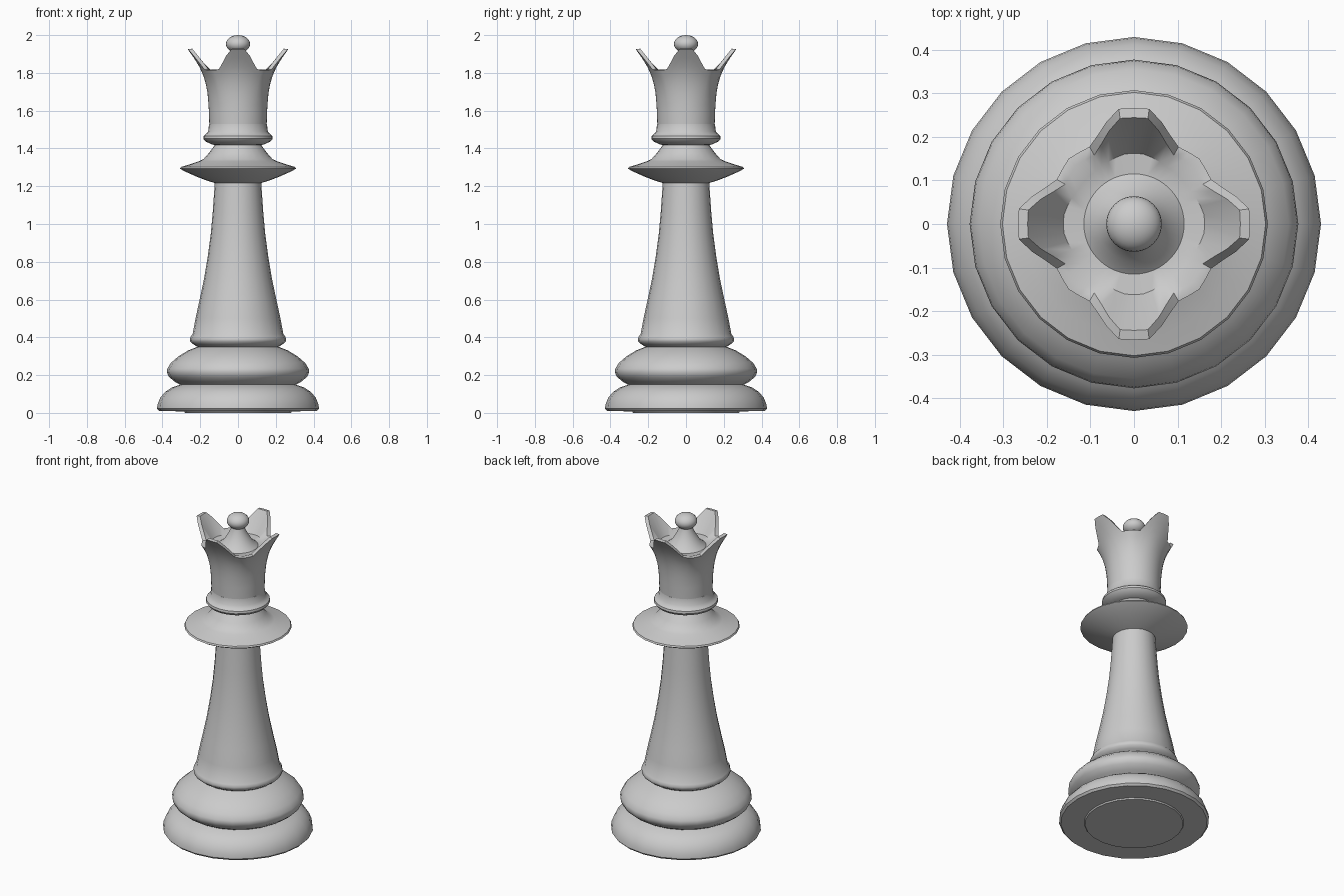
import bpy, bmesh, math

if "Cube" in bpy.data.objects:
    bpy.data.objects.remove(bpy.data.objects["Cube"])


def lathe(name, rows, seg):
    """Revolve rows; each row is (r, z) or a function of angle giving (r, z)."""
    bm = bmesh.new()
    rings = []
    for row in rows:
        ring = []
        for k in range(seg):
            a = 2 * math.pi * k / seg
            r, z = row(a) if callable(row) else row
            ring.append(bm.verts.new((r * math.cos(a), r * math.sin(a), z)))
        rings.append(ring)
    for a, b in zip(rings, rings[1:]):
        for k in range(seg):
            n = (k + 1) % seg
            bm.faces.new((a[k], a[n], b[n], b[k]))
    bm.faces.new(rings[0][::-1])
    bm.faces.new(rings[-1])
    bmesh.ops.recalc_face_normals(bm, faces=bm.faces)
    me = bpy.data.meshes.new(name)
    bm.to_mesh(me)
    bm.free()
    ob = bpy.data.objects.new(name, me)
    bpy.context.collection.objects.link(ob)
    smooth(ob)
    return ob


def smooth(ob):
    bpy.ops.object.select_all(action='DESELECT')
    ob.select_set(True)
    bpy.context.view_layer.objects.active = ob
    bpy.ops.object.shade_smooth_by_angle(angle=math.radians(42))


# base, stem, collar and neck ring in one turned profile
lathe("turned_body", [
    (.28, 0), (.285, .008), (.418, .01), (.429, .022), (.426, .045), (.412, .08),
    (.385, .112), (.35, .135), (.307, .149),
    (.335, .165), (.365, .19), (.377, .215), (.374, .235), (.355, .265),
    (.315, .3), (.265, .33), (.215, .35),
    (.235, .362), (.253, .377), (.255, .39), (.25, .405), (.24, .418),
    (.225, .5), (.203, .6), (.18, .71), (.16, .83), (.144, .95), (.134, 1.06),
    (.123, 1.217),
    (.165, 1.23), (.225, 1.253), (.285, 1.28), (.307, 1.293), (.302, 1.302),
    (.255, 1.316), (.208, 1.332), (.183, 1.343), (.155, 1.375), (.123, 1.418),
    (.14, 1.422), (.172, 1.437), (.184, 1.452), (.182, 1.466), (.172, 1.474),
    (.158, 1.49), (.153, 1.53)], 24)

# crown: flaring wall whose rim rises into four points
WALL = [(1.48, .15), (1.53, .152), (1.62, .155), (1.70, .162), (1.76, .174),
        (1.80, .189), (1.83, .203), (1.88, .234), (1.925, .266)]


def wall_r(z):
    for (z0, r0), (z1, r1) in zip(WALL, WALL[1:]):
        if z <= z1:
            return r0 + (r1 - r0) * (z - z0) / (z1 - z0)
    return WALL[-1][1]


def point(a):
    d = abs((math.degrees(a) + 45) % 90 - 45)
    return min(1, max(0, (31 - d) / 22)) ** 1.2, d


def wall(t):
    def row(a):
        p, d = point(a)
        z = 1.6 + (.215 + .11 * p) * t - .0 * d
        return wall_r(z) + .016 * (d / 45) ** 2 * t * t, z
    return row


def inner(a):
    r, z = wall(1)(a)
    return r - .022, z + .003


def inner_low(a):
    return .15 + .012 * point(a)[0], 1.803


lathe("crown", [(.15, 1.48), (.152, 1.53)] + [wall(i / 7) for i in range(8)]
      + [inner, inner_low, (.115, 1.80), (.085, 1.825), (.06, 1.865),
         (.042, 1.9), (.035, 1.93)], 48)

# finial ball
bpy.ops.mesh.primitive_uv_sphere_add(segments=24, ring_count=14, radius=1,
                                     location=(0, 0, 1.953))
ball = bpy.context.object
ball.name = "finial_ball"
ball.scale = (.064, .064, .047)
smooth(ball)
